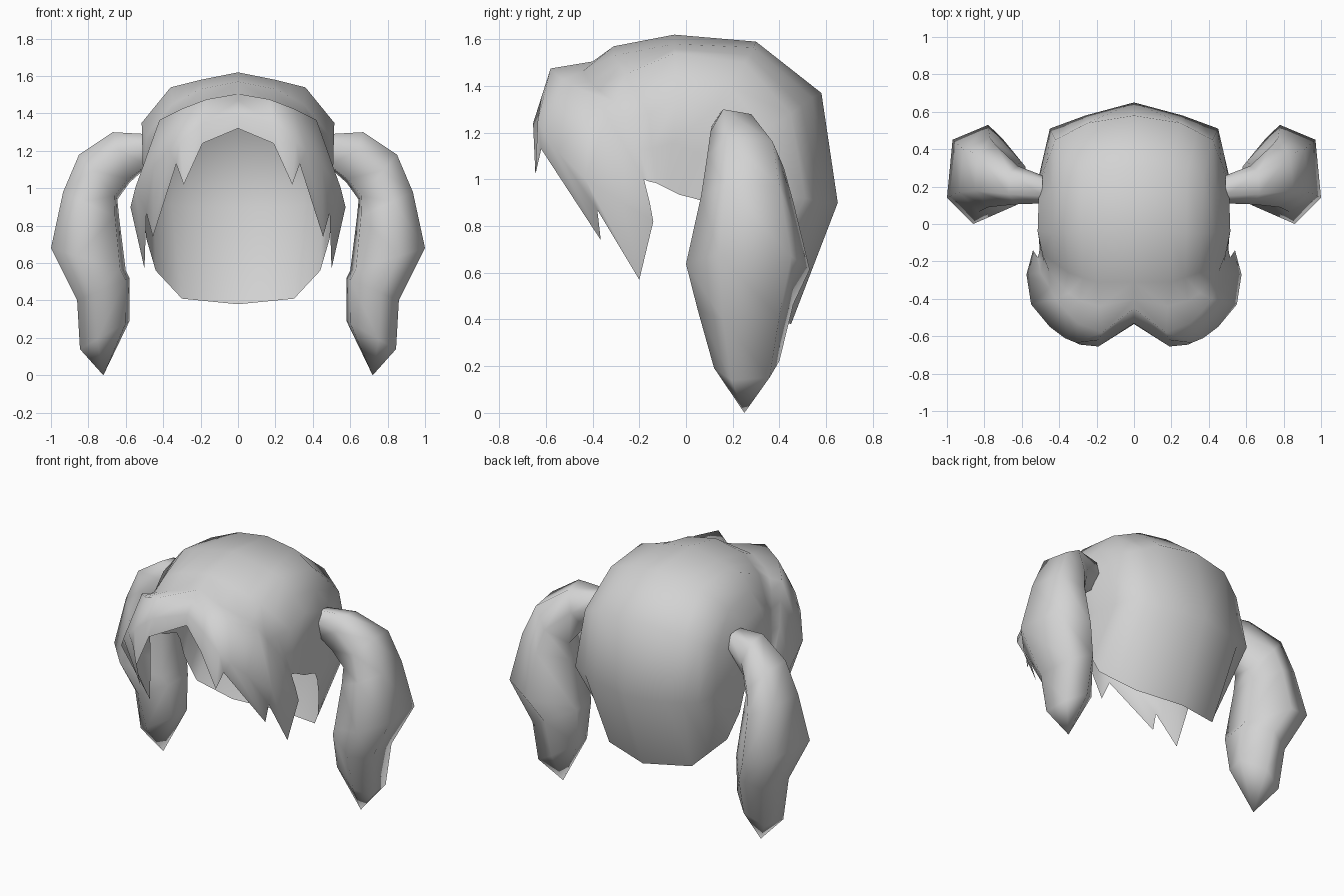
import bpy
import bmesh
from mathutils import Vector

if "Cube" in bpy.data.objects:
    bpy.data.objects.remove(bpy.data.objects["Cube"], do_unlink=True)

# One plain hair colour
hair = bpy.data.materials.new("light_grey_hair")
hair.use_nodes = True
hair.diffuse_color = (0.65, 0.65, 0.65, 1)
hair.node_tree.nodes["Principled BSDF"].inputs["Base Color"].default_value = (0.65, 0.65, 0.65, 1)


def loft(name, rows, inside, closed=False, tip=None):
    """Skin rows of points with quads, mirrored in x, facing away from the inside point."""
    bm = bmesh.new()
    grid = [[bm.verts.new(p) for p in row] for row in rows]
    n = len(grid[0])
    for a, b in zip(grid, grid[1:]):
        for i in range(n if closed else n - 1):
            j = (i + 1) % n
            bm.faces.new((a[i], a[j], b[j], b[i]))
    if tip:
        end = bm.verts.new(tip)
        for i in range(n):
            bm.faces.new((grid[-1][i], grid[-1][(i + 1) % n], end))
    bm.normal_update()
    facing = sum(f.normal.dot(f.calc_center_median() - Vector(inside)) * f.calc_area()
                 for f in bm.faces)
    if facing < 0:
        bmesh.ops.reverse_faces(bm, faces=bm.faces[:])
    mesh = bpy.data.meshes.new(name)
    bm.to_mesh(mesh)
    bm.free()
    mesh.materials.append(hair)
    mesh.shade_smooth()
    obj = bpy.data.objects.new(name, mesh)
    bpy.context.scene.collection.objects.link(obj)
    mod = obj.modifiers.new("mirror", 'MIRROR')
    mod.use_clip = True
    mod.merge_threshold = 0.001


def resample(row, params):
    """Points along a row at fractional column positions."""
    out = []
    for t in params:
        i = min(int(t), len(row) - 2)
        out.append(Vector(row[i]).lerp(Vector(row[i + 1]), t - i))
    return out


# Cap: ribs from the nape over the crown to the brow; each runs from centre to side rim
cap_ribs = [
    [(0, .45, .38), (.30, .37, .41), (.44, .20, .56), (.49, .14, .73), (.50, .11, .85)],
    [(0, .65, .90), (.26, .58, .90), (.45, .51, .92), (.51, .25, .93), (.505, .08, .905)],
    [(0, .58, 1.37), (.25, .54, 1.35), (.42, .45, 1.28), (.51, .22, 1.15), (.505, .03, .92)],
    [(0, .30, 1.59), (.20, .29, 1.565), (.37, .25, 1.50), (.51, .12, 1.30), (.505, -.03, .935)],
    [(0, -.05, 1.62), (.20, -.05, 1.58), (.36, -.05, 1.54), (.515, -.04, 1.35), (.505, -.08, .96)],
    [(0, -.31, 1.57), (.20, -.31, 1.53), (.35, -.26, 1.45), (.49, -.16, 1.28), (.505, -.13, .985)],
]
cap_rows = [resample(rib, (0, 1, 1.5, 2, 2.5, 3, 3.5, 4)) for rib in cap_ribs]

# Fringe: strands from centre parting to temple; each runs crease, brow, bulge, jagged end
fringe_strands = [
    [(0, -.40, 1.505), (0, -.45, 1.47), (0, -.53, 1.39), (0, -.535, 1.32)],
    [(.18, -.44, 1.465), (.17, -.58, 1.475), (.185, -.62, 1.35), (.19, -.655, 1.24)],
    [(.29, -.41, 1.415), (.30, -.53, 1.425), (.31, -.635, 1.25), (.29, -.645, 1.02)],
    [(.35, -.37, 1.38), (.36, -.47, 1.395), (.37, -.61, 1.20), (.33, -.62, 1.13)],
    [(.405, -.31, 1.335), (.42, -.40, 1.365), (.45, -.55, 1.12), (.455, -.365, .74)],
    [(.455, -.25, 1.26), (.45, -.34, 1.27), (.55, -.43, 1.0), (.49, -.38, .87)],
    [(.485, -.20, 1.13), (.50, -.26, 1.14), (.575, -.27, .90), (.50, -.20, .57)],
    [(.508, -.155, .99), (.515, -.18, 1.0), (.53, -.155, .90), (.54, -.14, .82)],
]
loft("hair_cap_and_fringe", cap_rows + list(zip(*fringe_strands)), inside=(0, 0, 1))

# Pigtails: six-sided rings given by outer x, z, inner x, z, front y, back y
hexagon = [(1, -.47), (.85, .7), (-.1, 1), (-1, .25), (-.85, -.62), (.3, -1)]
ring_sizes = [
    (.49, 1.29, .49, 1.11, .11, .26),
    (.67, 1.30, .58, 1.03, .105, .31),
    (.85, 1.18, .645, .94, .09, .42),
    (.935, .98, .635, .84, .065, .46),
    (1.0, .68, .60, .56, .0, .53),
    (.86, .40, .58, .52, .05, .46),
    (.845, .14, .58, .29, .12, .40),
]
rings = []
for ox, oz, ix, iz, y0, y1 in ring_sizes:
    rings.append([((ox + ix) / 2 + u * (ox - ix) / 2,
                   (y0 + y1) / 2 + v * (y1 - y0) / 2,
                   (oz + iz) / 2 + u * (oz - iz) / 2) for u, v in hexagon])
loft("pigtails", rings, inside=(.77, .25, .65), closed=True, tip=(.72, .25, 0))
